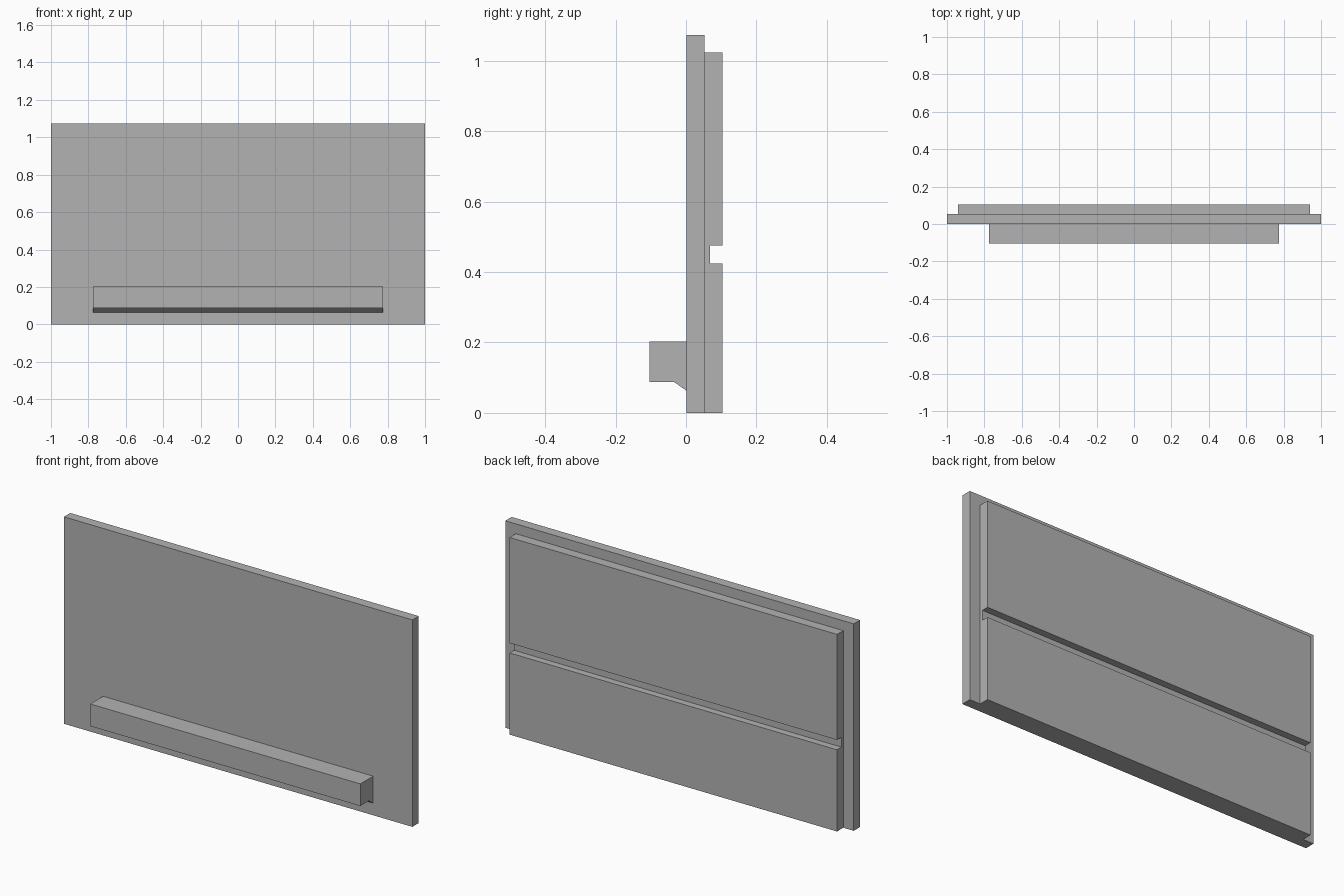
import bpy
import bmesh

cube = bpy.data.objects.get("Cube")
if cube:
    bpy.data.objects.remove(cube, do_unlink=True)

GREY = (0.45, 0.45, 0.45, 1.0)
grey = bpy.data.materials.new("plain grey")
grey.use_nodes = True
grey.diffuse_color = GREY
grey.node_tree.nodes["Principled BSDF"].inputs["Base Color"].default_value = GREY


def extrude_along_x(name, profile, half_width):
    """Sweep a (y, z) side profile across the full width, centred on x = 0."""
    bm = bmesh.new()
    face = bm.faces.new([bm.verts.new((-half_width, y, z)) for y, z in profile])
    swept = bmesh.ops.extrude_face_region(bm, geom=[face])["geom"]
    moved = [v for v in swept if isinstance(v, bmesh.types.BMVert)]
    bmesh.ops.translate(bm, verts=moved, vec=(2 * half_width, 0, 0))
    bmesh.ops.recalc_face_normals(bm, faces=bm.faces)
    mesh = bpy.data.meshes.new(name)
    bm.to_mesh(mesh)
    bm.free()
    mesh.materials.append(grey)
    obj = bpy.data.objects.new(name, mesh)
    bpy.context.collection.objects.link(obj)
    return obj


FRONT, MIDDLE, BACK = 0.001, 0.053, 0.104

# Front panel
extrude_along_x("front_panel",
                [(FRONT, 0), (MIDDLE, 0), (MIDDLE, 1.074), (FRONT, 1.074)], 1.0)

# Smaller back panel with a horizontal groove
GROOVE = 0.068
extrude_along_x("back_panel",
                [(MIDDLE, 0), (BACK, 0), (BACK, 0.424), (GROOVE, 0.424),
                 (GROOVE, 0.475), (BACK, 0.475), (BACK, 1.023), (MIDDLE, 1.023)], 0.94)

# Ledge along the front, with a sloped foot underneath
extrude_along_x("front_ledge",
                [(FRONT, 0.203), (-BACK, 0.203), (-BACK, 0.088),
                 (-0.034, 0.088), (FRONT, 0.063)], 0.775)
